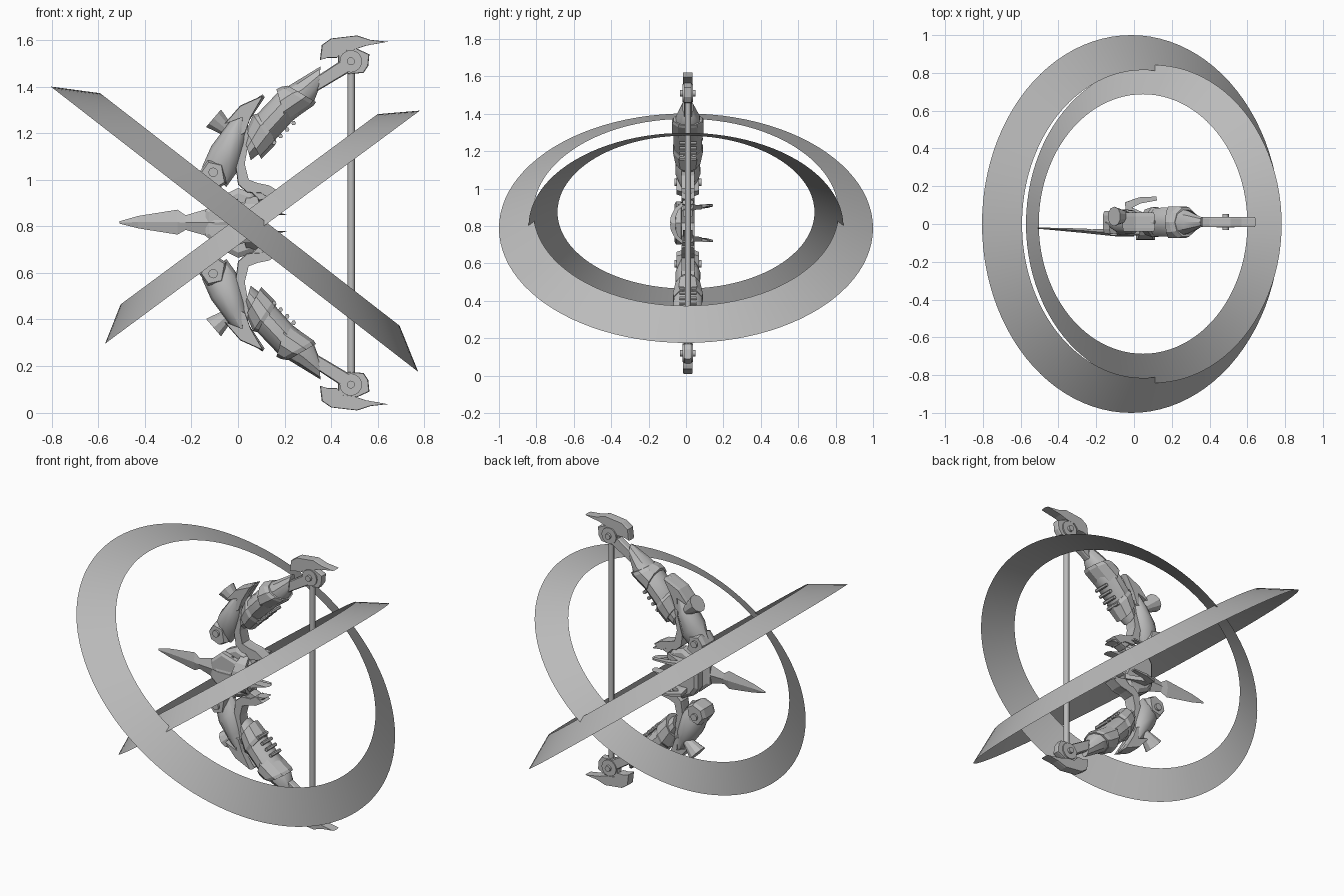
import bpy, bmesh, math
from mathutils import Vector, Matrix

CY, CZ = 0.01, 0.815          # middle planes of the bow
grey = bpy.data.materials.new("steel_grey")
grey.diffuse_color = (0.5, 0.5, 0.5, 1)


def finish(name, verts, faces, smooth=0, closed=True):
    mesh = bpy.data.meshes.new(name)
    mesh.from_pydata(verts, [], faces)
    bm = bmesh.new()
    bm.from_mesh(mesh)
    if closed:
        bmesh.ops.recalc_face_normals(bm, faces=bm.faces)
    bm.to_mesh(mesh)
    bm.free()
    mesh.materials.append(grey)
    ob = bpy.data.objects.new(name, mesh)
    bpy.context.collection.objects.link(ob)
    if smooth:
        bpy.ops.object.select_all(action='DESELECT')
        ob.select_set(True)
        bpy.context.view_layer.objects.active = ob
        bpy.ops.object.shade_smooth_by_angle(angle=math.radians(smooth))
    return ob


def both(name, verts, faces, smooth=0):
    """Build an upper part and its mirror image below the grip."""
    finish(name + "_upper", verts, faces, smooth)
    finish(name + "_lower", [(x, y, 2 * CZ - z) for x, y, z in verts], faces, smooth)


def skin(rings):
    """Join equal rings of points and cap both ends."""
    n = len(rings[0])
    verts = [tuple(p) for r in rings for p in r]
    faces = [(i * n + j, i * n + (j + 1) % n, (i + 1) * n + (j + 1) % n, (i + 1) * n + j)
             for i in range(len(rings) - 1) for j in range(n)]
    faces += [tuple(range(n)), tuple(range((len(rings) - 1) * n, len(rings) * n))]
    return verts, faces


def loft(sections, n=10):
    """Sections are outer x, z, inner x, z and half depth."""
    rings = []
    for ox, oz, ix, iz, d in sections:
        ring = []
        for k in range(n):
            a = 2 * math.pi * k / n
            t = 0.5 + 0.5 * math.cos(a)
            ring.append((ix + (ox - ix) * t, CY + d * math.sin(a), iz + (oz - iz) * t))
        rings.append(ring)
    return skin(rings)


def plate(pts, d, y=CY, bevel=0.85):
    """Bevelled slab from an x, z outline."""
    cx = sum(p[0] for p in pts) / len(pts)
    cz = sum(p[1] for p in pts) / len(pts)
    return skin([[(cx + (x - cx) * s, y + d * t, cz + (z - cz) * s) for x, z in pts]
                 for s, t in ((bevel, -1), (1, -0.6), (1, 0.6), (bevel, 1))])


def rod(a, b, r1, r2, n=12):
    a, b = Vector(a), Vector(b)
    q = (b - a).to_track_quat('Z', 'Y')
    return skin([[p + q @ Vector((r * math.cos(2 * math.pi * k / n), r * math.sin(2 * math.pi * k / n), 0))
                  for k in range(n)] for p, r in ((a, r1), (b, r2))])


def ribbon(path, w, h):
    """Tapering strip along a 3D path."""
    rings = []
    for i, p in enumerate(path):
        p = Vector(p)
        t = (Vector(path[min(i + 1, len(path) - 1)]) - Vector(path[max(i - 1, 0)])).normalized()
        s = t.cross(Vector((0, 0, 1))).normalized() if abs(t.z) < 0.9 else Vector((1, 0, 0))
        u = t.cross(s)
        k = 1 - 0.7 * i / (len(path) - 1)
        rings.append([p + s * w * k * a + u * h * k * b for a, b in ((-1, -1), (1, -1), (1, 1), (-1, 1))])
    return skin(rings)


# Two tilted conical ring bands
def band(name, c1, r1, c2, r2, n=96):
    axis = (Vector((c2[0], 0, c2[1])) - Vector((c1[0], 0, c1[1]))).normalized()
    u, v = axis.cross(Vector((0, 1, 0))), Vector((0, 1, 0))
    verts = [Vector((c[0], 0, c[1])) + r * (u * math.cos(2 * math.pi * k / n) + v * math.sin(2 * math.pi * k / n))
             for c, r in ((c1, r1), (c2, r2)) for k in range(n)]
    faces = [(k, (k + 1) % n, n + (k + 1) % n, n + k) for k in range(n)]
    finish(name, [tuple(p) for p in verts], faces, 40, False)


band("large_ring", (-0.015, 0.788), 1.0, (0.051, 0.873), 0.815)
band("small_ring", (0.105, 0.797), 0.842, (0.048, 0.874), 0.687)

# Limbs: upper arm, forearm armour and its raised cuffs
both("upper_arm", *loft([(-0.155, 1.055, -0.05, 0.97, 0.035), (-0.115, 1.145, 0.0, 1.04, 0.07),
                         (-0.055, 1.225, 0.03, 1.15, 0.065), (0.0, 1.295, 0.045, 1.25, 0.04),
                         (0.105, 1.368, 0.115, 1.355, 0.01)]), smooth=40)
both("forearm", *loft([(0.03, 1.165, 0.055, 1.085, 0.05), (0.065, 1.265, 0.14, 1.15, 0.078),
                       (0.17, 1.375, 0.235, 1.255, 0.082), (0.26, 1.43, 0.32, 1.32, 0.065),
                       (0.355, 1.488, 0.345, 1.385, 0.03)]), smooth=35)
both("forearm_cuff", *loft([(0.165, 1.39, 0.21, 1.24, 0.088), (0.185, 1.4, 0.325, 1.32, 0.088),
                            (0.215, 1.405, 0.335, 1.335, 0.08)]))
both("elbow_cuff", *loft([(0.035, 1.21, 0.1, 1.09, 0.07), (0.065, 1.28, 0.155, 1.145, 0.084),
                          (0.085, 1.285, 0.165, 1.165, 0.078)]))

# Slats on the inner side of the forearm
for k in range(4):
    x, z = 0.155 + 0.028 * k, 1.16 + 0.028 * k
    both("slat_%d" % (k + 1), *rod((x, CY - 0.045, z), (x, CY + 0.045, z), 0.01, 0.01, 6))

# Curved collar sweeping down to the grip
both("collar", *plate([(0.035, 1.30), (0.047, 1.18), (0.028, 1.07), (0.045, 1.0), (0.085, 0.985), (0.135, 0.975),
                       (0.185, 0.945), (0.135, 0.92), (0.1, 0.942), (0.04, 0.945), (0.0, 0.98), (-0.012, 1.07),
                       (0.015, 1.18)], 0.035, bevel=0.97))
both("brow_plate", *plate([(-0.06, 1.24), (0.01, 1.32), (0.11, 1.365), (0.055, 1.27), (0.03, 1.2), (0.01, 1.19),
                           (0.02, 1.27)], 0.05, bevel=0.95))

# Pivot lug and pin
both("pivot_lug", *plate([(-0.165, 1.035), (-0.13, 1.085), (-0.065, 1.07), (-0.05, 0.985), (-0.09, 0.96),
                          (-0.15, 0.985)], 0.06))
both("pivot_pin", *rod((-0.107, CY - 0.072, 1.033), (-0.107, CY + 0.072, 1.033), 0.02, 0.02, 16), smooth=40)

# Flared knob on the back of each limb
both("flared_knob", *rod((-0.035, 0.04, 1.205), (-0.105, 0.04, 1.265), 0.026, 0.052, 10))

# Limb tip: arm, hooked cap, wheel and hub
both("tip_arm", *plate([(0.30, 1.42), (0.46, 1.525), (0.49, 1.47), (0.33, 1.375)], 0.022))
both("hooked_cap", *plate([(0.352, 1.515), (0.36, 1.58), (0.4, 1.608), (0.512, 1.621), (0.57, 1.602), (0.645, 1.594),
                           (0.55, 1.577), (0.505, 1.562), (0.45, 1.555), (0.425, 1.525), (0.385, 1.525)],
                          0.026, bevel=0.97))
both("cap_neck", *plate([(0.43, 1.56), (0.51, 1.565), (0.565, 1.54), (0.56, 1.49), (0.54, 1.46), (0.475, 1.455),
                         (0.43, 1.49)], 0.02, bevel=0.95))
both("wheel", *rod((0.485, CY - 0.028, 1.51), (0.485, CY + 0.028, 1.51), 0.048, 0.048, 16), smooth=40)
both("wheel_hub", *rod((0.485, CY - 0.042, 1.51), (0.485, CY + 0.042, 1.51), 0.017, 0.017, 12), smooth=40)

# Bowstring
finish("bowstring", *rod((0.487, CY, 0.12), (0.487, CY, 1.51), 0.016, 0.016, 8), 50)

# Grip, its guard arc and the claw prongs
finish("grip", *plate([(-0.1, 0.885), (-0.07, 0.93), (0.0, 0.965), (0.06, 0.945), (0.1, 0.89), (0.06, 0.815),
                       (0.1, 0.74), (0.06, 0.685), (0.0, 0.665), (-0.07, 0.70), (-0.1, 0.745)], 0.035))
both("guard_arc", *ribbon([(0.06, -0.07, 0.815), (0.06, -0.068, 0.85), (0.06, -0.05, 0.89), (0.06, -0.015, 0.92),
                           (0.06, 0.03, 0.94)], 0.05, 0.016))
both("side_prong", *ribbon([(0.08, 0.01, 0.90), (-0.02, 0.06, 0.9), (-0.03, 0.1, 0.905), (0.03, 0.125, 0.91),
                            (0.12, 0.135, 0.91)], 0.035, 0.014))
both("rear_claw", *plate([(0.05, 0.95), (0.09, 0.96), (0.16, 0.945), (0.2, 0.915), (0.13, 0.925), (0.09, 0.91)],
                         0.03))
both("inner_claw", *plate([(0.06, 0.9), (0.13, 0.875), (0.21, 0.85), (0.16, 0.85), (0.08, 0.855)], 0.025))

# Forward blade with a collar at its root
blade = []
for x, y, top, low, d in ((-0.51, -0.022, 0.822, 0.812, 0.003), (-0.43, -0.026, 0.845, 0.792, 0.006),
                          (-0.26, -0.036, 0.872, 0.765, 0.012), (-0.225, -0.04, 0.848, 0.785, 0.012),
                          (-0.1, -0.045, 0.885, 0.75, 0.02), (0.0, -0.04, 0.92, 0.72, 0.025)):
    m = (top + low) / 2
    blade.append([(x, y, top), (x, y - d, m), (x, y, low), (x, y + d, m)])
finish("forward_blade", *skin(blade))
finish("blade_root", *plate([(-0.14, 0.87), (-0.07, 0.93), (0.03, 0.9), (0.06, 0.815), (0.03, 0.73), (-0.07, 0.7),
                             (-0.14, 0.76)], 0.022, -0.04))
